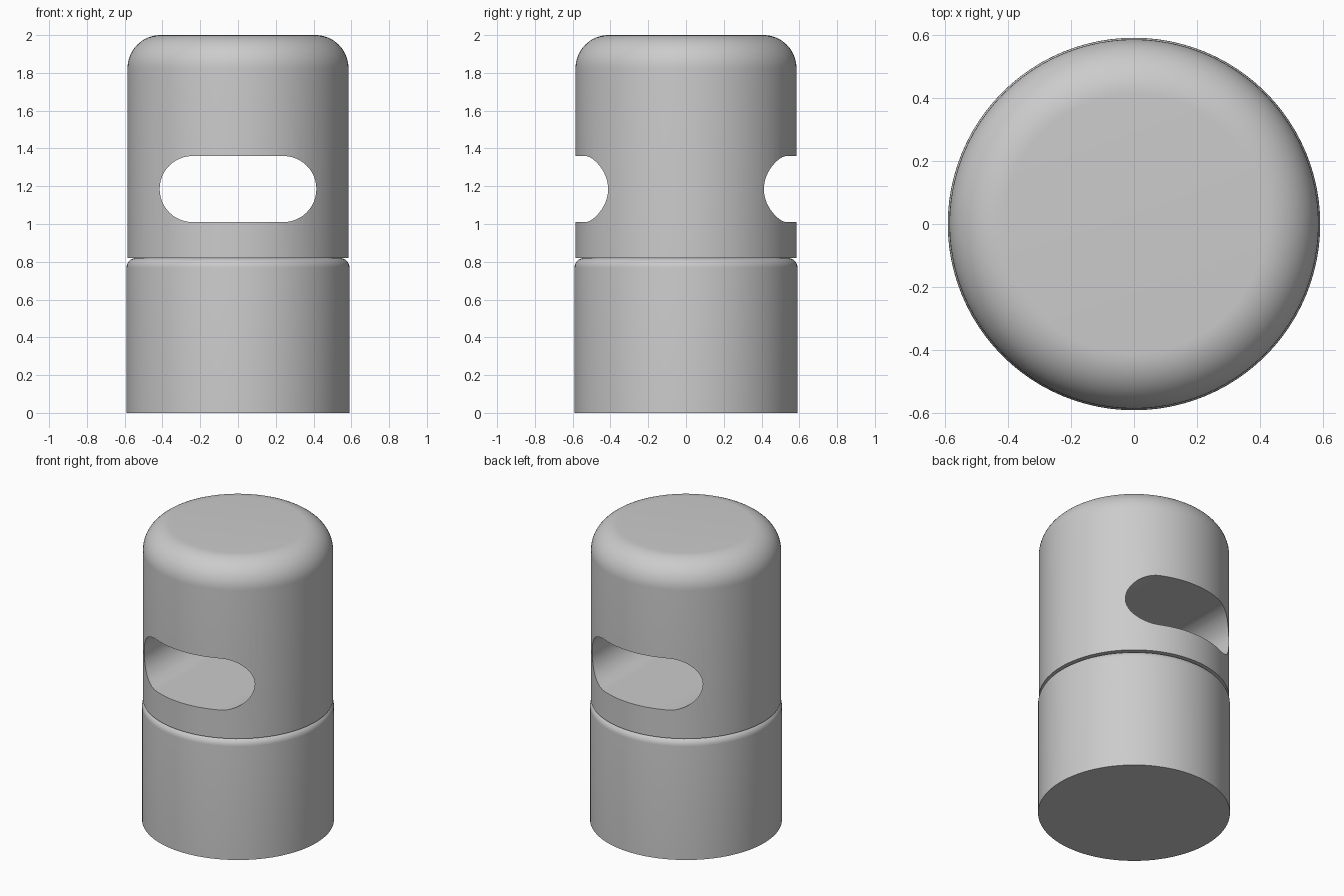
import bpy, bmesh, math

cube = bpy.data.objects.get("Cube")
if cube:
    bpy.data.objects.remove(cube, do_unlink=True)

GREY = (0.6, 0.6, 0.6, 1)
grey = bpy.data.materials.new("grey")
grey.use_nodes = True
grey.diffuse_color = GREY
grey.node_tree.nodes["Principled BSDF"].inputs["Base Color"].default_value = GREY


def fillet(radius, top, size, steps):
    """Quarter-round profile points running from the wall to the top face."""
    angles = [i * math.pi / 2 / steps for i in range(steps + 1)]
    return [(radius - size + size * math.cos(a), top - size + size * math.sin(a))
            for a in angles]


def add_object(name, bm):
    bmesh.ops.recalc_face_normals(bm, faces=bm.faces)
    mesh = bpy.data.meshes.new(name)
    bm.to_mesh(mesh)
    bm.free()
    mesh.materials.append(grey)
    obj = bpy.data.objects.new(name, mesh)
    bpy.context.collection.objects.link(obj)
    return obj


def lathe(name, profile, sides=96):
    """Turn a profile into a closed solid with flat end caps."""
    bm = bmesh.new()
    rings = []
    for r, z in profile:
        rings.append([bm.verts.new((r * math.cos(t), r * math.sin(t), z))
                      for t in (2 * math.pi * i / sides for i in range(sides))])
    for low, high in zip(rings, rings[1:]):
        for i in range(sides):
            j = (i + 1) % sides
            bm.faces.new((low[i], low[j], high[j], high[i]))
    bm.faces.new(rings[0][::-1])
    bm.faces.new(rings[-1])
    return add_object(name, bm)


def slot_cutter(half_width, radius, z, depth, steps=24):
    """Rounded slot extruded front to back."""
    bm = bmesh.new()
    outline = []
    for side in (0, 1):
        centre = (half_width - radius) * (1 - 2 * side)
        for i in range(steps + 1):
            a = math.pi * (i / steps - 0.5 + side)
            outline.append(bm.verts.new((centre + radius * math.cos(a), -depth,
                                         z + radius * math.sin(a))))
    face = bm.faces.new(outline)
    extruded = bmesh.ops.extrude_face_region(bm, geom=[face])["geom"]
    bmesh.ops.translate(bm, vec=(0, 2 * depth, 0),
                        verts=[v for v in extruded if isinstance(v, bmesh.types.BMVert)])
    return add_object("slot_cutter", bm)


# Base cylinder with a small rounded shoulder
base = lathe("base", [(0.59, 0)] + fillet(0.59, 0.82, 0.05, 8))

# Upper body with a large rounded top edge
body = lathe("upper_body", [(0.585, 0.82)] + fillet(0.585, 2.0, 0.175, 16))

# Rounded slot through the upper body
cutter = slot_cutter(0.415, 0.175, 1.185, 1)
cutter.hide_render = True
cut = body.modifiers.new("slot", 'BOOLEAN')
cut.operation = 'DIFFERENCE'
cut.solver = 'EXACT'
cut.object = cutter
bpy.context.view_layer.objects.active = body
bpy.ops.object.select_all(action='DESELECT')
body.select_set(True)
bpy.ops.object.modifier_apply(modifier=cut.name)
bpy.data.objects.remove(cutter, do_unlink=True)

# Smooth curved walls, keep the sharp rims
base.select_set(True)
bpy.ops.object.shade_smooth_by_angle(angle=math.radians(30))
